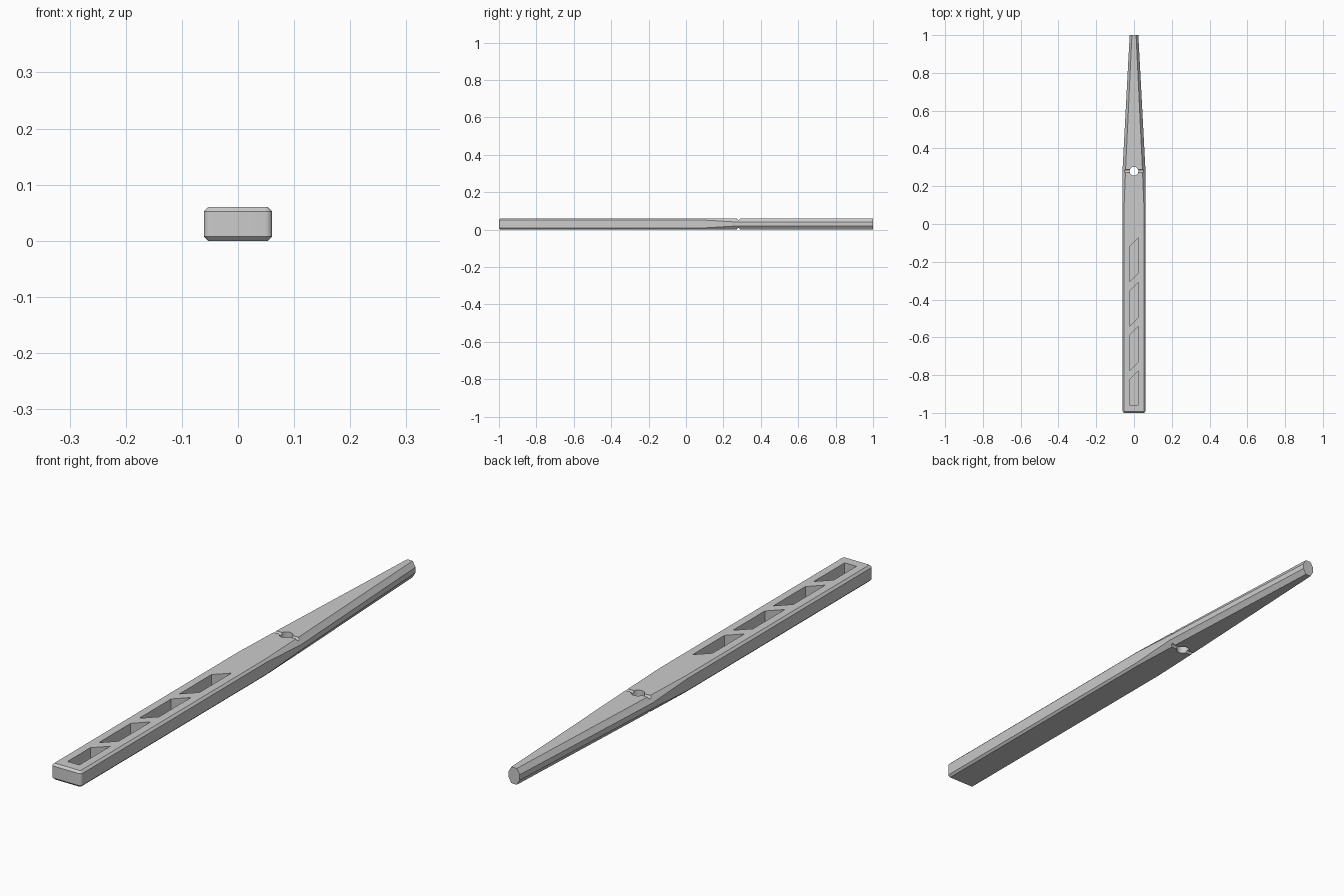
import bpy, bmesh, math

if "Cube" in bpy.data.objects:
    bpy.data.objects.remove(bpy.data.objects["Cube"])

H = 0.06          # body thickness
PIVOT_Y = 0.28    # position of hole and groove


def mesh_object(name, bm):
    bmesh.ops.recalc_face_normals(bm, faces=bm.faces[:])
    me = bpy.data.meshes.new(name)
    bm.to_mesh(me)
    bm.free()
    ob = bpy.data.objects.new(name, me)
    bpy.context.collection.objects.link(ob)
    return ob


def prism(name, pts, z0, z1):
    bm = bmesh.new()
    lo = [bm.verts.new((x, y, z0)) for x, y in pts]
    hi = [bm.verts.new((x, y, z1)) for x, y in pts]
    bm.faces.new(lo)
    bm.faces.new(hi)
    for i in range(len(pts)):
        j = (i + 1) % len(pts)
        bm.faces.new((lo[i], lo[j], hi[j], hi[i]))
    return mesh_object(name, bm)


def cylinder(name, radius, length, loc, rot=(0, 0, 0), sides=32):
    bpy.ops.mesh.primitive_cylinder_add(vertices=sides, radius=radius, depth=length,
                                        location=loc, rotation=rot)
    ob = bpy.context.object
    ob.name = name
    return ob


def cut(target, cutter):
    mod = target.modifiers.new("cut", 'BOOLEAN')
    mod.operation = 'DIFFERENCE'
    mod.solver = 'EXACT'
    mod.object = cutter
    bpy.context.view_layer.objects.active = target
    bpy.ops.object.modifier_apply(modifier=mod.name)
    bpy.data.objects.remove(cutter)


# Half outline: outer x, outer y, inner x, inner y, chamfer height
half = []
for i in range(7):
    a = math.radians(-90 + 15 * i)
    c, s = math.cos(a), math.sin(a)
    half.append((0.049 + 0.012 * c, -0.988 + 0.012 * s,
                 0.049 + 0.004 * c, -0.988 + 0.004 * s, 0.008))
half += [(0.061, 0.08, 0.053, 0.08, 0.008),
         (0.061, PIVOT_Y, 0.045, PIVOT_Y, 0.02),
         (0.023, 1.0, 0.011, 1.0, 0.02)]
outline = [(-a, b, -c, d, e) for a, b, c, d, e in reversed(half)] + half

# Chamfered body with tapering octagonal blade
bm = bmesh.new()
rings = [[bm.verts.new((p[2], p[3], 0)) for p in outline],
         [bm.verts.new((p[0], p[1], p[4])) for p in outline],
         [bm.verts.new((p[0], p[1], H - p[4])) for p in outline],
         [bm.verts.new((p[2], p[3], H)) for p in outline]]
for lo, hi in zip(rings, rings[1:]):
    for i in range(len(outline) - 1):
        bm.faces.new((lo[i], lo[i + 1], hi[i + 1], hi[i]))
bm.faces.new(rings[0])
bm.faces.new(rings[3])
bm.faces.new([r[0] for r in rings] + [r[-1] for r in reversed(rings)])
body = mesh_object("tapered_handle", bm)

# Slanted pockets in the grip, the last one square-ended
w = 0.024
for i in range(4):
    y = -0.12 - 0.235 * i
    ends = (y - 0.186, y - 0.138) if i < 3 else (-0.957, -0.957)
    pts = [(-w, y), (-w, ends[0]), (w, ends[1]), (w, y + 0.048)]
    cut(body, prism("pocket_cutter", pts, 0.02, 0.1))

# Through hole and cross grooves on top and bottom
cut(body, cylinder("hole_cutter", 0.023, 0.3, (0, PIVOT_Y, H / 2)))
for z in (0, H):
    cut(body, cylinder("groove_cutter", 0.008, 0.3, (0, PIVOT_Y, z),
                       (0, math.pi / 2, 0), 16))

bpy.ops.object.select_all(action='DESELECT')
body.select_set(True)
bpy.context.view_layer.objects.active = body
bpy.ops.object.shade_smooth_by_angle(angle=math.radians(25))
